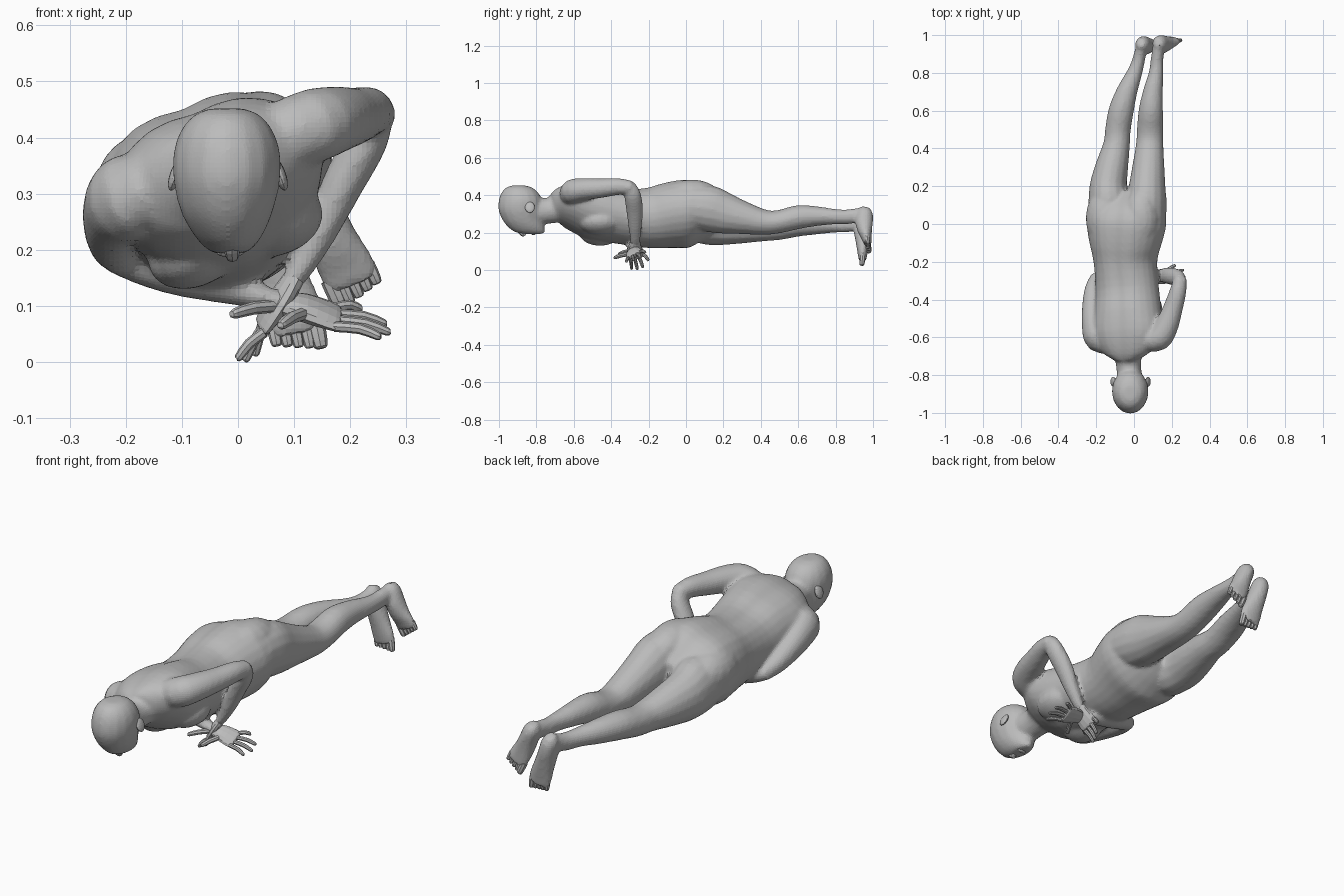
import bpy, bmesh, math
from mathutils import Vector, Matrix

cube = bpy.data.objects.get("Cube")
if cube:
    bpy.data.objects.remove(cube)

grey = bpy.data.materials.new("plain grey")
grey.use_nodes = True
tone = (.5, .5, .5, 1)
grey.diffuse_color = tone
grey.node_tree.nodes["Principled BSDF"].inputs["Base Color"].default_value = tone

ROLL = math.radians(21)
SIDE = Vector((math.cos(ROLL), 0, math.sin(ROLL)))    # towards the raised left side
UP = Vector((-math.sin(ROLL), 0, math.cos(ROLL)))     # out of the back
X, Y, Z = Vector((1, 0, 0)), Vector((0, 1, 0)), Vector((0, 0, 1))
PALM = (Y + Z * .55).normalized()                     # tilted width of the hands


def add_object(name, bm):
    bmesh.ops.recalc_face_normals(bm, faces=bm.faces)
    mesh = bpy.data.meshes.new(name)
    bm.to_mesh(mesh)
    bm.free()
    mesh.materials.append(grey)
    obj = bpy.data.objects.new(name, mesh)
    bpy.context.collection.objects.link(obj)
    return obj


def spline(points, steps):
    """Smooth the stations with a Catmull-Rom curve."""
    pts = [Vector(p) for p in points]
    pts = [pts[0] * 2 - pts[1]] + pts + [pts[-1] * 2 - pts[-2]]
    result = []
    for a, b, c, d in zip(pts, pts[1:], pts[2:], pts[3:]):
        for i in range(steps):
            t = i / steps
            result.append((b * 2 + (c - a) * t + (a * 2 - b * 5 + c * 4 - d) * t * t
                           + (b * 3 - a - c * 3 + d) * t ** 3) / 2)
    return result + [pts[-2]]


def loft(name, stations, across=X, sides=16, steps=3, groove=0, heading=None):
    """Stations are x, y, z, half width (along across), half depth."""
    rows = spline(stations, steps)
    centres = [Vector(r[:3]) for r in rows]
    bm = bmesh.new()
    rings = []
    for i, row in enumerate(rows):
        path = centres[min(i + 1, len(rows) - 1)] - centres[max(i - 1, 0)]
        tangent = heading or path.normalized()
        u = (across - tangent * across.dot(tangent)).normalized()
        v = tangent.cross(u)
        ring = []
        for k in range(sides):
            a = math.tau * k / sides
            dent = 1 - groove * math.exp(-((a - math.pi * 1.5) / .25) ** 2)
            ring.append(bm.verts.new(centres[i] + u * row[3] * math.cos(a)
                                     + v * row[4] * math.sin(a) * dent))
        rings.append(ring)
    for r, s in zip(rings, rings[1:]):
        for k in range(sides):
            n = (k + 1) % sides
            bm.faces.new((r[k], r[n], s[n], s[k]))
    for ring in (rings[0], rings[-1]):
        bm.faces.new(ring)
    return add_object(name, bm)


def blob(name, centre, radii, roll=0):
    bm = bmesh.new()
    bmesh.ops.create_uvsphere(bm, u_segments=16, v_segments=10, radius=1)
    bm.transform(Matrix.Translation(centre) @ Matrix.Rotation(-roll, 4, "Y")
                 @ Matrix.Diagonal((*radii, 1)))
    return add_object(name, bm)


def digit(name, root, tip, radius, lift=0):
    """A slightly bent finger or toe that tapers to its tip."""
    root, tip = Vector(root), Vector(tip)
    middle = root.lerp(tip, .55) + Vector((0, 0, lift))
    end = root.lerp(tip, .94)
    loft(name, [(*root, radius, radius), (*middle, radius, radius),
                (*end, radius * .8, radius * .8), (*tip, radius * .3, radius * .3)],
         across=Y if abs((tip - root).normalized().y) < .7 else X, sides=8, steps=2)


# Torso with chest and buttocks
body = [loft("torso", [
    (-.03, -.71, .335, .08, .075), (-.035, -.66, .343, .155, .1),
    (-.038, -.58, .336, .195, .128), (-.034, -.48, .312, .186, .148),
    (-.036, -.35, .288, .172, .145), (-.045, -.2, .279, .17, .161),
    (-.045, -.08, .294, .2, .174), (-.04, .02, .301, .216, .175),
    (-.04, .1, .296, .18, .132), (-.04, .17, .29, .1, .07)],
    across=SIDE, sides=28, groove=.1)]
for label, s in (("left", 1), ("right", -1)):
    body.append(blob(label + "_breast", Vector((-.04, -.46, .315)) + SIDE * s * .08 - UP * .1,
                     (.085, .11, .06), ROLL))
    body.append(blob(label + "_buttock", Vector((-.04, .03, .3)) + SIDE * s * .103 + UP * .05,
                     (.102, .16, .1), ROLL))

# Legs
body.append(loft("left_leg", [
    (.06, .02, .34, .11, .115), (.066, .12, .328, .107, .125), (.07, .2, .305, .097, .113),
    (.076, .3, .28, .086, .09), (.083, .42, .255, .073, .068), (.085, .5, .259, .07, .062),
    (.089, .6, .283, .065, .064), (.1, .7, .288, .053, .053), (.117, .8, .285, .039, .041),
    (.122, .87, .285, .034, .04), (.13, .95, .3, .03, .037)]))
body.append(loft("right_leg", [
    (-.13, .02, .28, .115, .12), (-.132, .12, .266, .11, .132), (-.136, .2, .25, .099, .118),
    (-.118, .3, .238, .088, .098), (-.092, .42, .226, .071, .073), (-.085, .5, .227, .068, .066),
    (-.068, .6, .243, .067, .064), (-.038, .7, .246, .056, .056), (.003, .8, .243, .041, .043),
    (.025, .87, .243, .034, .041), (.042, .95, .265, .03, .037)]))

# Feet, soles facing back, with toes
body.append(loft("left_foot", [
    (.124, .962, .335, .02, .024), (.132, .957, .31, .037, .042), (.152, .952, .26, .041, .048),
    (.172, .957, .21, .046, .039), (.192, .966, .17, .052, .027), (.206, .972, .138, .05, .02)]))
body.append(loft("right_foot", [
    (.036, .962, .3, .02, .024), (.042, .952, .275, .037, .042), (.056, .945, .22, .042, .05),
    (.078, .945, .15, .048, .038), (.097, .944, .09, .055, .027), (.106, .944, .05, .052, .02)]))
for label, ball, along in (("left", Vector((.196, .971, .16)), Vector((.4, .1, -.88))),
                           ("right", Vector((.1, .945, .075)), Vector((.2, -.1, -.96)))):
    side = (X - along * along.dot(X)).normalized()
    inner = -1 if label == "left" else 1
    for i in range(5):
        root = ball + side * inner * (.037 - i * .019)
        digit(f"{label}_toe_{i + 1}", root, root + along * (.061 - i * .005),
              .015 if i == 0 else .0115)

# Arms
body.append(loft("left_upper_arm", [
    (.06, -.615, .395, .06, .06), (.13, -.605, .42, .068, .066), (.172, -.54, .432, .063, .06),
    (.205, -.45, .438, .053, .052), (.232, -.36, .446, .045, .045), (.246, -.29, .44, .036, .037)]))
body.append(loft("left_forearm", [
    (.245, -.3, .455, .03, .03), (.232, -.285, .4, .045, .038), (.188, -.275, .32, .045, .038),
    (.146, -.272, .23, .036, .03), (.11, -.272, .165, .028, .023), (.09, -.272, .135, .026, .018)],
    across=Y))
body.append(loft("right_upper_arm", [
    (-.12, -.61, .32, .06, .065), (-.19, -.605, .297, .072, .08), (-.216, -.54, .275, .061, .07),
    (-.226, -.45, .242, .05, .056), (-.222, -.36, .21, .043, .045), (-.208, -.3, .19, .036, .037)]))
body.append(loft("right_forearm", [
    (-.225, -.3, .19, .03, .03), (-.17, -.285, .175, .044, .038), (-.1, -.28, .152, .042, .036),
    (0, -.285, .128, .034, .028), (.06, -.287, .11, .028, .021), (.09, -.287, .1, .027, .018)],
    across=Y))

# Hands with fanned fingers
hands = {
    "left": (((.1, -.272, .15), (.075, -.275, .11), (.047, -.265, .07)),
             ((-.002, -.29, .005), (.012, -.26, .002), (.03, -.23, .012), (.05, -.2, .05)),
             (-.012, -.36, .085)),
    "right": (((.075, -.287, .104), (.12, -.282, .096), (.172, -.275, .08)),
              ((.255, -.32, .045), (.272, -.28, .053), (.265, -.243, .068), (.22, -.217, .095)),
              (.075, -.385, .065)),
}
for label, (palm, tips, thumb) in hands.items():
    wrist, middle, knuckles = (Vector(p) for p in palm)
    loft(label + "_palm", [(*wrist, .028, .018), (*middle, .042, .02),
                           (*knuckles, .046, .014), (*knuckles.lerp(middle, -.2), .035, .008)],
         across=PALM, sides=12)
    for i, tip in enumerate(tips):
        digit(f"{label}_finger_{i + 1}", knuckles + PALM * (i * .023 - .035), tip, .0095, .006)
    digit(label + "_thumb", middle - PALM * .02, thumb, .0115, .004)

# Neck and head, face down
body.append(loft("neck", [
    (-.03, -.6, .35, .11, .08), (-.032, -.67, .335, .086, .082), (-.03, -.73, .318, .068, .07),
    (-.025, -.79, .315, .066, .072), (-.02, -.85, .32, .06, .06)]))
body.append(loft("head", [
    (-.02, -.895, .452, .03, .035), (-.02, -.892, .441, .058, .07), (-.02, -.888, .412, .083, .1),
    (-.02, -.885, .37, .096, .117), (-.02, -.885, .32, .095, .118), (-.02, -.875, .27, .083, .108),
    (-.018, -.857, .235, .067, .1), (-.016, -.838, .207, .047, .085),
    (-.015, -.82, .193, .027, .06)], heading=Z))

# Blend the main volumes into a single skin
bpy.ops.object.select_all(action="DESELECT")
for part in body:
    part.select_set(True)
bpy.context.view_layer.objects.active = body[0]
bpy.ops.object.join()
skin = bpy.context.object
skin.name = "body"
remesh = skin.modifiers.new("blend", "REMESH")
remesh.mode = "VOXEL"
remesh.voxel_size = .009
soften = skin.modifiers.new("soften", "SMOOTH")
soften.factor = .5
soften.iterations = 8

# Nose, lips and ears
digit("nose", (-.012, -.905, .235), (-.01, -.862, .184), .014, -.006)
blob("lips", (-.014, -.815, .195), (.024, .012, .008))
for label, s in (("left", 1), ("right", -1)):
    blob(label + "_ear", (-.018 + s * .092, -.835, .335), (.011, .026, .031), s * .35)
